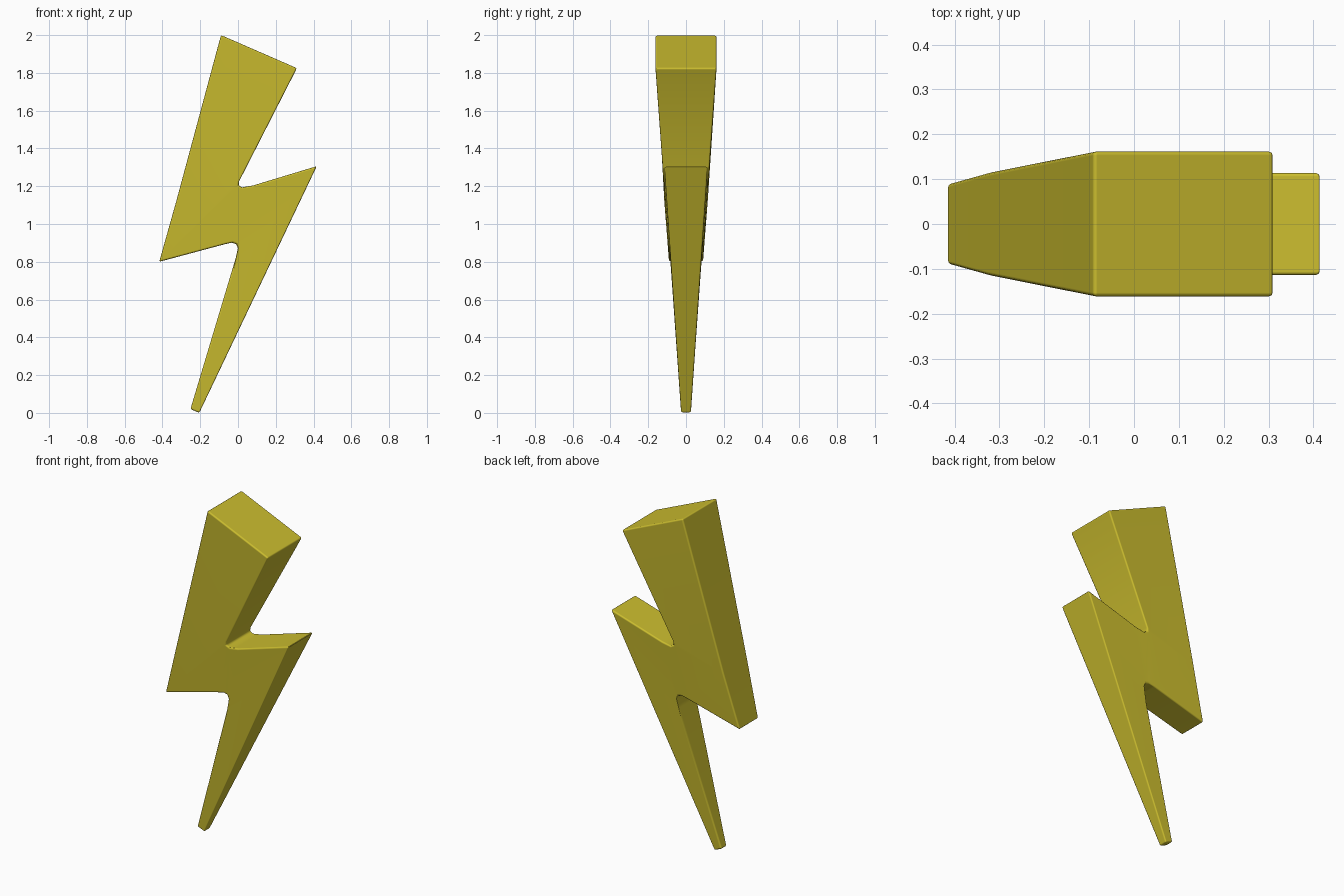
import bpy, bmesh

if "Cube" in bpy.data.objects:
    bpy.data.objects.remove(bpy.data.objects["Cube"])

# outline points: x, z, half thickness (thickness tapers towards the tip)
outline = [
    (-0.09, 2.0, .162), (0.312, 1.825, .162),                          # top end
    (0.006, 1.226, .118), (0.003, 1.204, .116),                        # upper notch
    (0.022, 1.194, .115), (0.08, 1.204, .115),
    (0.417, 1.306, .115),                                              # right point
    (-0.205, 0.0, .026), (-0.252, 0.02, .026),                         # bottom tip
    (-0.012, 0.82, .084), (-0.001, 0.87, .088), (-0.008, 0.893, .090), # lower notch
    (-0.033, 0.901, .092), (-0.07, 0.893, .093),
    (-0.417, 0.8, .090), (-0.327, 1.12, .115),                         # left point, left fold
]
# flat patches of the front and back
patches = [(0, 1, 2, 15), (15, 2, 3, 13, 14), (3, 4, 11, 12, 13),
           (4, 5, 10, 11), (5, 6, 10), (6, 7, 8, 9, 10)]

bm = bmesh.new()
front = [bm.verts.new((x, -t, z)) for x, z, t in outline]
back = [bm.verts.new((x, t, z)) for x, z, t in outline]
for p in patches:
    bm.faces.new([front[i] for i in p])
    bm.faces.new([back[i] for i in reversed(p)])
n = len(outline)
for i in range(n):
    j = (i + 1) % n
    bm.faces.new((front[i], front[j], back[j], back[i]))
bmesh.ops.recalc_face_normals(bm, faces=bm.faces)

mesh = bpy.data.meshes.new("lightning_bolt")
bm.to_mesh(mesh)
bm.free()
bolt = bpy.data.objects.new("lightning_bolt", mesh)
bpy.context.collection.objects.link(bolt)

yellow = bpy.data.materials.new("mustard yellow")
yellow.diffuse_color = (0.60, 0.51, 0.028, 1)
yellow.use_nodes = True
yellow.node_tree.nodes["Principled BSDF"].inputs["Base Color"].default_value = yellow.diffuse_color
mesh.materials.append(yellow)

# soft rounded edges
for f in mesh.polygons:
    f.use_smooth = True
bevel = bolt.modifiers.new("soft_edges", 'BEVEL')
bevel.width = 0.009
bevel.segments = 3
bevel.limit_method = 'ANGLE'
bevel.angle_limit = 0.8
bevel.harden_normals = True
